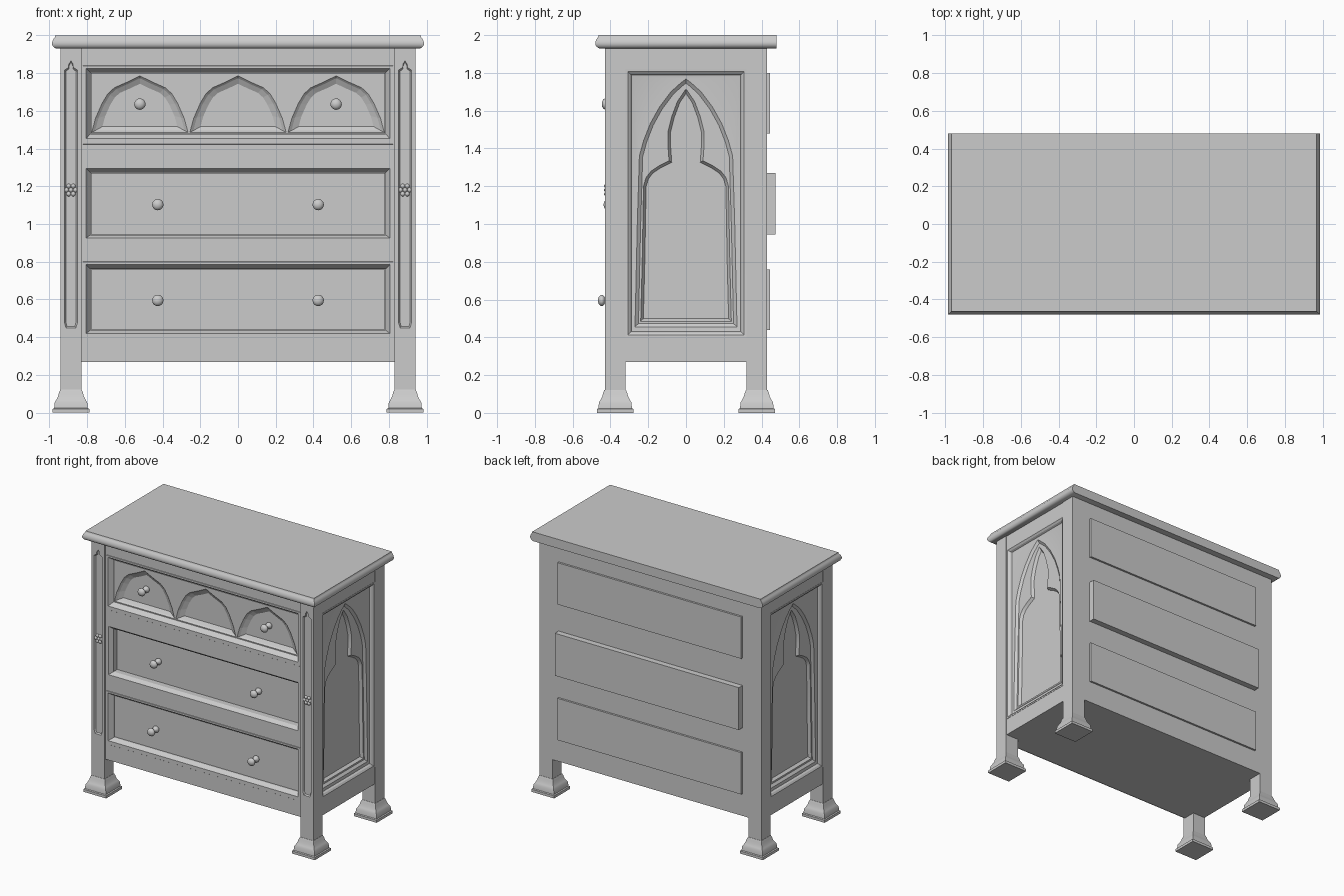
import bpy, bmesh, math
from mathutils import Vector

if "Cube" in bpy.data.objects:
    bpy.data.objects.remove(bpy.data.objects["Cube"])

grey = bpy.data.materials.new("grey_wood")
grey.diffuse_color = (0.6, 0.6, 0.6, 1)
grey.use_nodes = True
grey.node_tree.nodes["Principled BSDF"].inputs["Base Color"].default_value = grey.diffuse_color

# Axis mappers: (u, v) lie in the plane, d grows outward
front = lambda u, v, d: (u, -d, v)
up = lambda u, v, d: (u, v, d)
side = lambda s: (lambda u, v, d: (s * d, u, v))


def rect(u0, u1, v0, v1):
    return [(u0, v0), (u1, v0), (u1, v1), (u0, v1)]


def mirrored(half):
    """Full outline from its right half, listed bottom to apex (apex at u=0)."""
    return half + [(-u, v) for u, v in reversed(half) if u > 1e-6]


def inset(pts, d):
    out, n = [], len(pts)
    for i in range(n):
        a, b, c = (Vector(pts[j % n]) for j in (i - 1, i, i + 1))
        e, f = (b - a).normalized(), (c - b).normalized()
        m = Vector((-e.y - f.y, e.x + f.x)).normalized()
        k = max(0.5, m.dot(Vector((-e.y, e.x))))
        out.append(tuple(b + m * d / k))
    return out


def circle(x, z, r, n=20):
    return [(x + r * math.cos(2 * math.pi * i / n), z + r * math.sin(2 * math.pi * i / n)) for i in range(n)]


def finish(name, bm, smooth):
    me = bpy.data.meshes.new(name)
    bm.to_mesh(me)
    bm.free()
    ob = bpy.data.objects.new(name, me)
    bpy.context.collection.objects.link(ob)
    me.materials.append(grey)
    if smooth:
        bpy.ops.object.select_all(action='DESELECT')
        ob.select_set(True)
        bpy.context.view_layer.objects.active = ob
        bpy.ops.object.shade_smooth_by_angle(angle=math.radians(smooth))
    return ob


def relief(name, stages, to3d, close_back=False, smooth=0):
    """Stack outlines: equal counts are bridged, differing counts become a face with a hole."""
    bm = bmesh.new()
    out = Vector(to3d(0, 0, 1))
    loops = []
    for pts, d in stages:
        vs = [bm.verts.new(to3d(u, v, d)) for u, v in pts]
        for i in range(len(vs)):
            bm.edges.new((vs[i - 1], vs[i]))
        loops.append(vs)
    for a, b in zip(loops, loops[1:]):
        n = len(a)
        if n == len(b):
            for i in range(n):
                bm.faces.new((a[i - 1], a[i], b[i], b[i - 1]))
        else:
            edges = [bm.edges.get((l[i - 1], l[i])) for l in (a, b) for i in range(len(l))]
            bmesh.ops.triangle_fill(bm, edges=edges, use_beauty=True, normal=out)
    if close_back:
        bm.faces.new(loops[0])
    cap = bm.faces.new(loops[-1])
    bmesh.ops.recalc_face_normals(bm, faces=bm.faces)
    bm.normal_update()
    if cap.normal.dot(out) < 0:
        bmesh.ops.reverse_faces(bm, faces=bm.faces)
    return finish(name, bm, smooth)


def box(name, x0, x1, y0, y1, z0, z1):
    return relief(name, [(rect(x0, x1, y0, y1), z0), (rect(x0, x1, y0, y1), z1)], up, True)


# Table top: moulded on front and sides, flat at the back
profile = [(0.965, 1.93), (0.978, 1.938), (0.985, 1.95), (0.985, 1.962),
           (0.981, 1.975), (0.974, 1.985), (0.970, 1.99), (0.968, 2.0)]
relief("top", [(rect(-x, x, 0.505 - x, 0.48), z) for x, z in profile], up, True, 35)

# Posts, feet and rosettes
foot = [(0.097, 0), (0.097, 0.02), (0.089, 0.024), (0.086, 0.055), (0.077, 0.07),
        (0.068, 0.088), (0.063, 0.108), (0.057, 0.122)]
for sx in (-1, 1):
    cx = sx * 0.885
    for sy, label in ((-1, "front"), (1, "back")):
        cy = sy * 0.375
        relief(f"{label}_foot", [(rect(cx - h, cx + h, cy - h, cy + h), z) for h, z in foot], up, True, 30)
    box("back_post", cx - 0.055, cx + 0.055, 0.32, 0.43, 0.11, 1.93)
    # Front post with a pointed sunk groove
    half = [(0.006, 0.45), (0.026, 0.45), (0.034, 0.475), (0.034, 1.815), (0.012, 1.83), (0.012, 1.845), (0, 1.865)]
    groove = [(cx + u, v) for u, v in mirrored(half)]
    inner = [(cx + (u - cx) * 0.8, 1.15 + (v - 1.15) * 0.99) for u, v in groove]
    body = rect(cx - 0.055, cx + 0.055, 0.11, 1.93)
    relief("front_post", [(body, 0.32), (body, 0.43), (groove, 0.43), (inner, 0.42)], front, True)
    # Rosette: centre bead and six petals
    bm = bmesh.new()
    for k in range(7):
        a = k * math.pi / 3
        r = 0.024 if k else 0
        res = bmesh.ops.create_uvsphere(bm, u_segments=10, v_segments=6, radius=0.013)
        for v in res["verts"]:
            v.co = Vector((cx + r * math.cos(a) + v.co.x, -0.421 + v.co.y, 1.18 + r * math.sin(a) + v.co.z))
    finish("rosette", bm, 60)

# Back and floor of the carcass
box("back_panel", -0.83, 0.83, 0.40, 0.43, 0.27, 1.93)
box("floor_panel", -0.93, 0.93, -0.415, 0.42, 0.27, 0.29)

# Side panels: framed recess, pointed arch, cusped inner opening
arch = mirrored([(0.27, 0.455), (0.258, 1.0), (0.247, 1.36), (0.225, 1.44), (0.19, 1.53),
                 (0.14, 1.62), (0.08, 1.70), (0.03, 1.745), (0, 1.768)])
cusp = mirrored([(0.24, 0.485), (0.232, 0.8), (0.225, 1.2), (0.212, 1.245), (0.185, 1.28), (0.14, 1.31),
                 (0.09, 1.335), (0.096, 1.42), (0.095, 1.49), (0.075, 1.57), (0.045, 1.65), (0, 1.715)])
frame = rect(-0.32, 0.32, 0.40, 1.82)
for s in (-1, 1):
    stages = [(frame, 0.90), (frame, 0.937), (inset(frame, 0.012), 0.936), (inset(frame, 0.025), 0.926),
              (inset(frame, 0.032), 0.912), (inset(frame, 0.04), 0.91),
              (arch, 0.91), (inset(arch, 0.008), 0.903), (inset(arch, 0.018), 0.895),
              (cusp, 0.895), (inset(cusp, 0.014), 0.875)]
    relief("side_panel", stages, side(s), smooth=25)
    for z0, z1 in ((0.27, 0.40), (1.82, 1.93)):
        x0, x1 = sorted((s * 0.90, s * 0.935))
        box("side_rail", x0, x1, -0.32, 0.32, z0, z1)


def knob(x, z, base):
    prof = [(0.022, 0), (0.025, 0.008), (0.021, 0.02), (0.012, 0.028), (0.011, 0.048), (0.022, 0.053),
            (0.029, 0.060), (0.030, 0.067), (0.026, 0.076), (0.016, 0.083), (0.005, 0.086)]
    relief("knob", [(circle(x, z, r), base + d) for r, d in prof], front, smooth=50)


# Drawers: cell, opening and drawer heights, front and back depths
drawers = [("lower", (0.27, 0.855), (0.42, 0.785), (0.44, 0.76), 0.38, 0.445),
           ("middle", (0.855, 1.37), (0.925, 1.295), (0.945, 1.27), 0.35, 0.475),
           ("upper", (1.37, 1.93), (1.452, 1.825), (1.48, 1.80), 0.36, 0.445)]
for name, cell, opening, face, yf, yb in drawers:
    hole = rect(-0.805, 0.805, *opening)
    throat = rect(-0.782, 0.782, face[0] - 0.002, face[1] + 0.002)
    stages = [(rect(-0.83, 0.83, *cell), 0.42)]
    if name != "middle":  # thin raised lip round the opening
        lip = rect(-0.822, 0.822, opening[0] - 0.03, opening[1] + 0.015)
        stages += [(lip, 0.42), (inset(lip, 0.002), 0.423), (hole, 0.423)]
    else:
        stages += [(hole, 0.42)]
    relief(f"{name}_drawer_frame", stages + [(throat, 0.39), (throat, 0.33)], front)
    box(f"{name}_drawer", -0.78, 0.78, -yf, yb, *face)
    if name != "upper":
        for s in (-1, 1):
            knob(s * 0.425, sum(face) / 2 - 0.005, yf)

# Upper drawer: three sunk pointed arches
half = [(0.255, 1.486), (0.235, 1.56), (0.2, 1.64), (0.17, 1.69), (0.135, 1.722), (0.065, 1.753), (0, 1.785)]
for cx in (-0.52, 0, 0.52):
    cell = rect(cx - 0.26, cx + 0.26, 1.48, 1.80)
    outer = [(cx + u, v) for u, v in mirrored(half)]
    mid = [(cx + (u - cx) * 0.93, 1.61 + (v - 1.61) * 0.93) for u, v in outer]
    inner = [(cx + (u - cx) * 0.78, 1.61 + (v - 1.61) * 0.76) for u, v in outer]
    relief("drawer_arch", [(cell, 0.35), (cell, 0.39), (outer, 0.39), (mid, 0.378), (inner, 0.362)], front)
    if cx:
        knob(cx, 1.635, 0.36)
